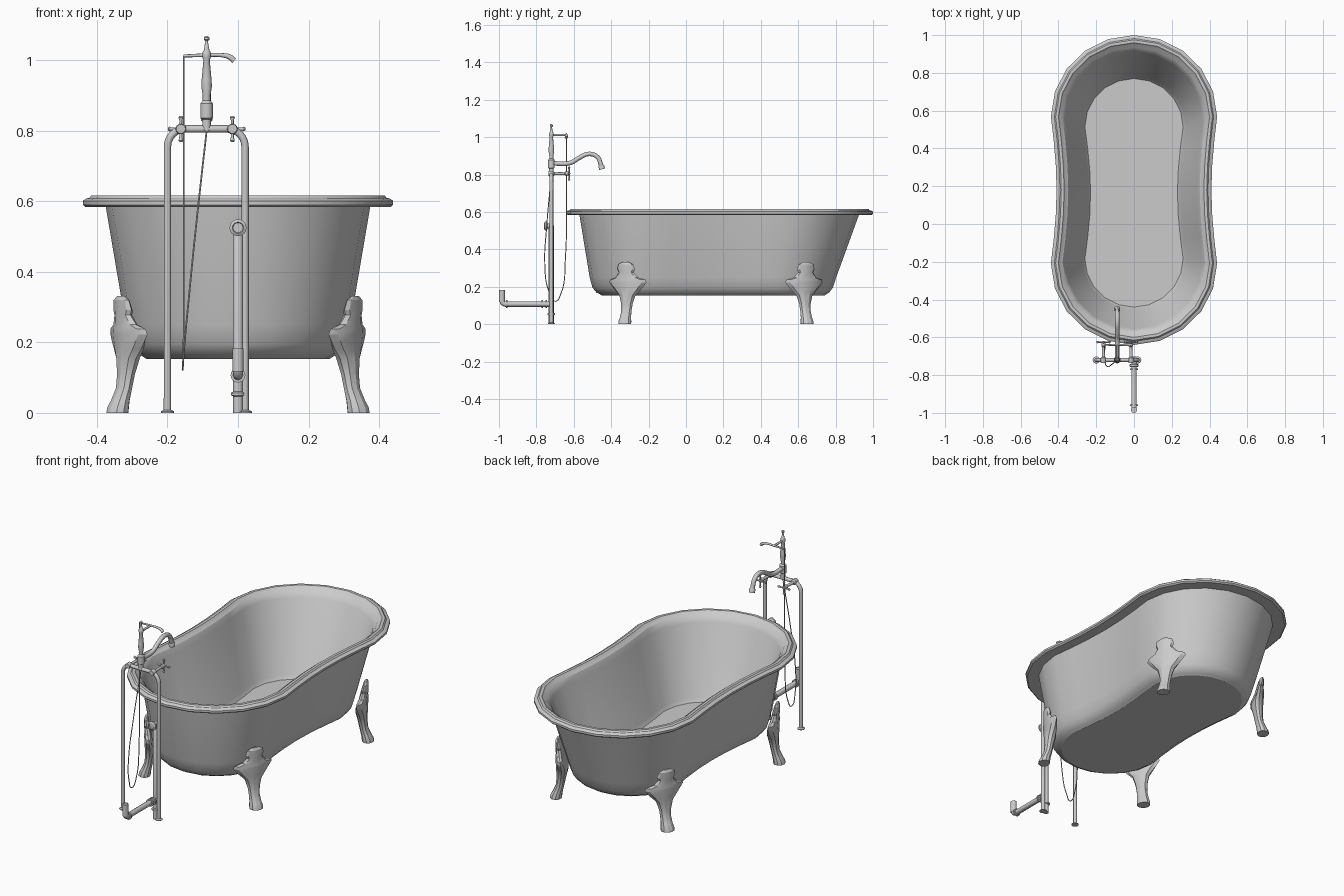
import bpy, bmesh, math
from mathutils import Vector

if "Cube" in bpy.data.objects:
    bpy.data.objects.remove(bpy.data.objects["Cube"])

grey = bpy.data.materials.new("plain grey")
grey.use_nodes = True
COLOUR = (0.6, 0.6, 0.6, 1)
grey.diffuse_color = COLOUR
grey.node_tree.nodes["Principled BSDF"].inputs["Base Color"].default_value = COLOUR


def finish(ob, angle=35):
    ob.data.materials.clear()
    ob.data.materials.append(grey)
    bpy.ops.object.select_all(action='DESELECT')
    ob.select_set(True)
    bpy.context.view_layer.objects.active = ob
    bpy.ops.object.shade_smooth_by_angle(angle=math.radians(angle))
    return ob


def loft(name, rings, angle=35):
    """Skin a list of equal closed rings and cap both ends."""
    bm = bmesh.new()
    rows = [[bm.verts.new(p) for p in ring] for ring in rings]
    n = len(rows[0])
    for a, b in zip(rows, rows[1:]):
        for i in range(n):
            j = (i + 1) % n
            bm.faces.new((a[i], a[j], b[j], b[i]))
    bm.faces.new(rows[0][::-1])
    bm.faces.new(rows[-1])
    bmesh.ops.recalc_face_normals(bm, faces=bm.faces)
    me = bpy.data.meshes.new(name)
    bm.to_mesh(me)
    bm.free()
    ob = bpy.data.objects.new(name, me)
    bpy.context.collection.objects.link(ob)
    return finish(ob, angle)


def lathe(name, origin, axis, profile, sides=16):
    """Turn (radius, distance) pairs about an axis."""
    q = Vector(axis).to_track_quat('Z', 'Y')
    turn = [2 * math.pi * i / sides for i in range(sides)]
    return loft(name, [[Vector(origin) + q @ Vector((r * math.cos(t), r * math.sin(t), d))
                        for t in turn] for r, d in profile])


def tube(name, points, radius, curved=False, radii=None):
    """Sweep a round section along a path."""
    cu = bpy.data.curves.new(name, 'CURVE')
    cu.dimensions = '3D'
    cu.bevel_depth = radius
    cu.bevel_resolution = 2
    cu.use_fill_caps = True
    cu.resolution_u = 6
    sp = cu.splines.new('BEZIER' if curved else 'POLY')
    pts = sp.bezier_points if curved else sp.points
    pts.add(len(points) - 1)
    for i, (p, co) in enumerate(zip(pts, points)):
        if curved:
            p.co = co
            p.handle_left_type = p.handle_right_type = 'AUTO'
        else:
            p.co = (*co, 1)
        p.radius = radii[i] if radii else 1
    ob = bpy.data.objects.new(name, cu)
    bpy.context.collection.objects.link(ob)
    bpy.ops.object.select_all(action='DESELECT')
    ob.select_set(True)
    bpy.context.view_layer.objects.active = ob
    bpy.ops.object.convert(target='MESH')
    return finish(bpy.context.view_layer.objects.active, 50)


# Tub: waisted oval section
def oval(w, front, back, z):
    yf, yb = front + w * 0.98, back - w * 0.98
    pts = []
    for i in range(11):                       # rounded back end
        t = math.pi * i / 10
        pts.append((w * math.cos(t), yb + w * 0.98 * math.sin(t), z))
    side = [(w - 0.03 * math.sin(math.pi * k / 6), yb + (yf - yb) * k / 6) for k in range(1, 6)]
    pts += [(-x, y, z) for x, y in side]
    for i in range(11):                       # rounded front end
        t = math.pi * (1 + i / 10)
        pts.append((w * math.cos(t), yf + w * 0.98 * math.sin(t), z))
    pts += [(x, y, z) for x, y in reversed(side)]
    return pts


TUB = [
    # underside and outer wall
    (.26, -.45, .74, .153), (.27, -.46, .75, .160), (.285, -.478, .765, .168),
    (.303, -.50, .785, .195), (.318, -.515, .803, .25), (.375, -.57, .925, .585),
    # rolled rim
    (.432, -.632, .992, .583), (.44, -.64, 1.0, .59), (.44, -.64, 1.0, .601),
    (.43, -.63, .99, .608), (.422, -.622, .982, .609), (.415, -.615, .975, .617),
    (.40, -.60, .96, .617), (.392, -.592, .952, .608), (.378, -.575, .935, .60),
    # inner wall and floor
    (.362, -.555, .91, .57), (.275, -.455, .785, .20), (.26, -.44, .77, .18)]
loft("bathtub", [oval(*r) for r in TUB], 32)

# Clawed legs: rows of (height, half width, outward shift, half depth)
LEG = [(.332, .018, .008, .006), (.32, .045, .008, .012), (.292, .052, .004, .016),
       (.277, .044, .002, .018), (.25, .066, -.002, .02), (.238, .105, -.002, .021),
       (.222, .11, -.004, .022), (.20, .092, -.008, .026), (.182, .075, -.012, .03),
       (.155, .048, -.013, .03), (.11, .034, -.008, .024), (.07, .03, -.002, .022),
       (.035, .032, .01, .026), (.015, .037, .017, .03), (0, .036, .019, .031)]
for sx, side in ((1, "left"), (-1, "right")):
    for sy, y, end in ((-1, -.32, "front"), (1, .64, "back")):
        a = math.radians(26)
        u = Vector((sx * math.cos(a), sy * math.sin(a), 0))
        v = Vector((-u.y, u.x, 0))
        rings = []
        for z, hw, out, d in LEG:
            ring = []
            for k in range(10):
                t = 2 * math.pi * k / 10
                s = hw * math.cos(t)
                ring.append(Vector((sx * .325, y, z)) + v * s
                            + u * (out + d * math.sin(t) - 1.5 * s * s))
            rings.append(ring)
        loft(f"{end}_{side}_leg", rings, 25)

# Tap stand: arched pipe on two floor flanges
Y, XL, XR, TOP, BEND = -.72, -.2, .02, .805, .05
arch = [(XL, Y, 0)]
for cx, start in ((XL + BEND, math.pi), (XR - BEND, math.pi / 2)):
    for k in range(7):
        t = start - math.pi / 2 * k / 6
        arch.append((cx + BEND * math.cos(t), Y, TOP - BEND + BEND * math.sin(t)))
arch.append((XR, Y, 0))
tube("stand_pipe", arch, .0105)
for x, side in ((XL, "right"), (XR, "left")):
    lathe(f"{side}_floor_flange", (x, Y, 0), (0, 0, 1), [(.019, 0), (.019, .004), (.012, .008)])

# Valves with cross handles
for x, side in ((-.162, "right"), (-.016, "left")):
    lathe(f"{side}_valve", (x, Y - .015, TOP), (0, 1, 0),
          [(.013, 0), (.015, .005), (.015, .025), (.008, .032), (.007, .085), (.011, .09),
           (.011, .108), (.005, .113)])
    for axis, way in (((1, 0, 0), "level"), ((0, 0, 1), "upright")):
        start = Vector((x, Y + .095, TOP)) - Vector(axis) * .037
        lathe(f"{side}_{way}_handle", start, axis,
              [(.004, 0), (.007, .004), (.004, .014), (.004, .06), (.007, .07), (.004, .074)], 10)

# Centre column with finial
CX = -.089
lathe("tap_column", (CX, Y, 0), (0, 0, 1),
      [(.012, .80), (.012, .832), (.018, .836), (.018, .877), (.011, .885), (.011, .90),
       (.015, .925), (.014, .945), (.009, 1.0), (.012, 1.008), (.012, 1.022), (.008, 1.028),
       (.0035, 1.054), (.008, 1.058), (.008, 1.064), (.003, 1.069)])
tube("spout", [(CX, Y, .86), (CX, -.62, .862), (CX, -.57, .89), (CX, -.52, .91),
               (CX, -.475, .895), (CX, -.452, .845)], .012, True)
lathe("spout_nozzle", (CX, -.454, .85), (0, .25, -1), [(.012, 0), (.016, .006), (.016, .022)])

# Hand shower on its cradle, with a hanging hose
HY = -.64
tube("cradle_arm", [(CX, Y, 1.012), (CX, HY, 1.012)], .006)
tube("hand_shower", [(-.154, HY, 1.012), (-.09, HY, 1.014), (-.045, HY, 1.014),
                     (-.022, HY, 1.008), (-.011, HY, .998)], .006, True, [.7, .9, 1, 1.3, 1.4])
tube("shower_hose", [(-.154, HY, 1.012), (-.154, HY, .7), (-.154, HY - .005, .35),
                     (-.155, -.67, .16), (-.157, -.70, .122), (-.153, -.735, .18),
                     (-.14, -.755, .32), (-.12, -.745, .52), (CX, Y, .80)], .0025, True)

# Waste pipe with overflow cap
lathe("waste_pipe", (0, Y, 0), (0, 0, 1),
      [(.014, 0), (.014, .047), (.02, .05), (.02, .057), (.014, .06), (.014, .525), (.008, .535)])
lathe("overflow_cap", (0, Y, .525), (0, -1, 0),
      [(.012, 0), (.014, .02), (.024, .025), (.024, .034), (.016, .038), (.014, .034)])
tube("drain_elbow", [(0, Y, .107), (0, -.965, .107), (0, -.979, .112), (0, -.984, .126),
                     (0, -.984, .18)], .0145)
lathe("elbow_socket", (0, -.984, .118), (0, 0, 1), [(.016, 0), (.016, .064), (.012, .064), (.012, .04)])
for i, y in enumerate((-.742, -.765, -.955)):
    lathe(f"drain_collar_{i + 1}", (0, y, .107), (0, -1, 0), [(.021, 0), (.021, .008)])
